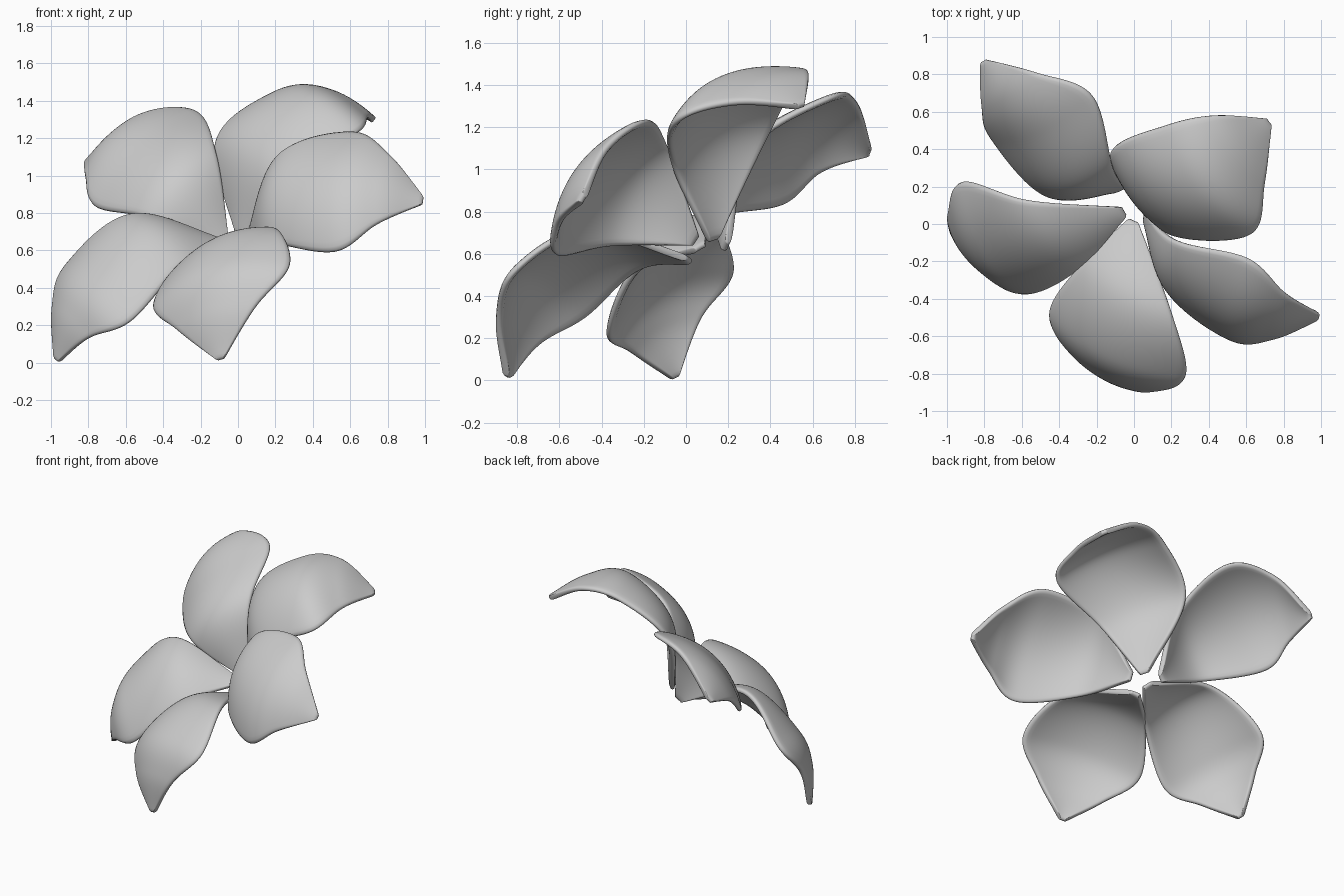
import bpy
from mathutils import Vector as V

if "Cube" in bpy.data.objects:
    bpy.data.objects.remove(bpy.data.objects["Cube"])

# petal: base, left corner, tip, right corner, then left and right edge (fullness, arch, shoulder)
PETALS = {
    "petal_left":       ((-.05, .07, .63), (-.91, .23, .52), (-.965, -.05, .01), (-.57, -.37, .22),
                         (.14, .21, .02), (.06, .12, .02)),
    "petal_front":      ((0, .02, .57), (.28, -.81, .52), (-.09, -.845, .015), (-.45, -.47, .30),
                         (.17, .15, .03), (.05, .11, .03)),
    "petal_right":      ((.06, .05, .66), (.61, -.18, 1.23), (.99, -.49, .86), (.52, -.61, .59),
                         (.14, .17, .035), (.07, .12, .02)),
    "petal_back_right": ((.02, .13, .66), (.17, .53, 1.42), (.72, .55, 1.30), (.63, -.05, 1.22),
                         (.24, .16, .06), (.03, .17, .03)),
    "petal_back_left":  ((-.07, .19, .63), (-.76, .46, .83), (-.80, .875, 1.08), (-.22, .69, 1.34),
                         (.08, .17, .01), (.10, .17, .07)),
}
ROWS, COLS = 34, 17


def spline(pts, t):
    """Catmull-Rom through all points, t in 0..1"""
    p = [pts[0] * 2 - pts[1]] + pts + [pts[-1] * 2 - pts[-2]]
    x = t * (len(pts) - 1)
    i = min(int(x), len(pts) - 2)
    f = x - i
    a, b, c, d = p[i:i + 4]
    return 0.5 * (2 * b + (c - a) * f + (2 * a - 5 * b + 4 * c - d) * f ** 2
                  + (3 * b - 3 * c + d - a) * f ** 3)


def petal(name, base, left, tip, right, left_edge, right_edge):
    base, left, tip, right = map(V, (base, left, tip, right))
    side = (left - right).normalized()
    axis = (tip - base).normalized()
    n = axis.cross(side).normalized()
    if n.dot(V((-.37, -.56, .74))) < 0:
        n = -n

    # outline of each half: base, full side, corner, shoulder, tip
    def edge(corner, s, full, arch, shoulder):
        mid = base.lerp(corner, .43) + s * full + n * arch
        bend = corner.lerp(tip, .5) + (axis + s) * shoulder + n * .05
        return [base + s * .025, mid, corner, bend, tip + s * .015]
    el, er = edge(left, side, *left_edge), edge(right, -side, *right_edge)
    verts, faces = [], []
    for r in range(ROWS):
        t = r / (ROWS - 1)
        a, b = spline(el, t), spline(er, t)
        # crown across the petal, fading at base and tip
        crown = spline([V((k, 0, 0)) for k in (0, .07, .13, .06, 0)], t).x
        for c in range(COLS):
            v = 2 * c / (COLS - 1) - 1
            verts.append(a.lerp(b, (v + 1) / 2) + n * crown * (1 - v * v))
    for r in range(ROWS - 1):
        for c in range(COLS - 1):
            i = r * COLS + c
            faces.append((i, i + 1, i + COLS + 1, i + COLS))
    me = bpy.data.meshes.new(name)
    me.from_pydata(verts, [], faces)
    ob = bpy.data.objects.new(name, me)
    bpy.context.collection.objects.link(ob)
    m = ob.modifiers.new("thickness", "SOLIDIFY")
    m.thickness, m.offset = .035, 0
    m = ob.modifiers.new("round_rim", "SUBSURF")
    m.levels = m.render_levels = 1
    for p in me.polygons:
        p.use_smooth = True


for name, data in PETALS.items():
    petal(name, *data)
